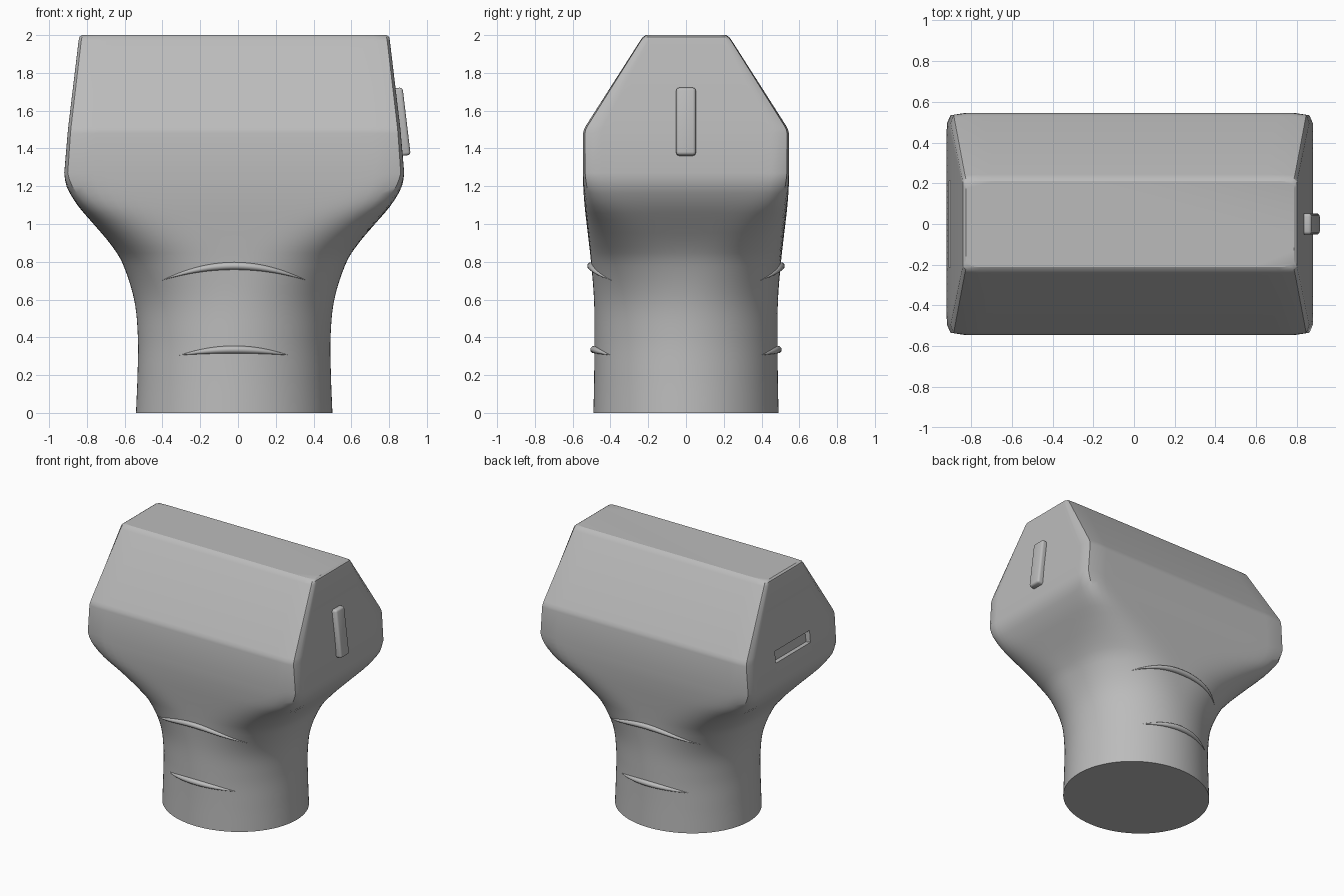
import bpy
import bmesh
from math import sin, cos, pi, atan2, radians
from mathutils import Matrix, Vector

if "Cube" in bpy.data.objects:
    bpy.data.objects.remove(bpy.data.objects["Cube"], do_unlink=True)

CENTRE_X = -0.02
SIDES = 128

grey = bpy.data.materials.new("mid grey")
grey.use_nodes = True
grey.diffuse_color = (0.5, 0.5, 0.5, 1)
grey.node_tree.nodes["Principled BSDF"].inputs["Base Color"].default_value = (0.5, 0.5, 0.5, 1)

# Sections: height, half width, half depth, roundness (0.5 = ellipse, 0 = box)
NECK = [(0, .52, .49, .5), (.2, .512, .486, .5), (.4, .51, .485, .5),
        (.6, .53, .487, .47), (.8, .595, .503, .37), (.9, .66, .514, .28),
        (1, .745, .526, .19), (1.1, .83, .537, .1), (1.2, .888, .544, .05),
        (1.27, .9, .545, .03)]
HEAD = [(1.48, .882, .545, .025), (1.5, .88, .54, .025), (1.52, .878, .53, .025),
        (1.97, .824, .243, .025), (1.99, .82, .228, .025), (2, .806, .212, .025)]


def section(z):
    """Smoothly interpolated neck section at height z."""
    i = max(k for k in range(len(NECK) - 1) if NECK[k][0] <= z)
    pick = [Vector(NECK[min(max(k, 0), len(NECK) - 1)]) for k in range(i - 1, i + 3)]
    a, b, c, d = pick
    t = (z - b[0]) / (c[0] - b[0])
    span = c[0] - b[0]
    m1 = (c - a) * span / (c[0] - a[0])
    m2 = (d - b) * span / (d[0] - b[0])
    v = (b * (1 + 2 * t) * (1 - t) ** 2 + m1 * t * (1 - t) ** 2
         + c * t * t * (3 - 2 * t) + m2 * t * t * (t - 1))
    return (z, v[1], v[2], v[3])


def finish(obj, angle=30):
    if not obj.data.materials:
        obj.data.materials.append(grey)
    bpy.ops.object.select_all(action='DESELECT')
    obj.select_set(True)
    bpy.context.view_layer.objects.active = obj
    bpy.ops.object.shade_smooth_by_angle(angle=radians(angle))


def mesh_object(name, bm):
    bmesh.ops.recalc_face_normals(bm, faces=bm.faces[:])
    mesh = bpy.data.meshes.new(name)
    bm.to_mesh(mesh)
    bm.free()
    obj = bpy.data.objects.new(name, mesh)
    bpy.context.collection.objects.link(obj)
    mesh.materials.append(grey)
    return obj


def box(name, size, location, tilt, bevel=0):
    bm = bmesh.new()
    bmesh.ops.create_cube(bm, size=1, matrix=Matrix.Diagonal((*size, 1)))
    if bevel:
        bmesh.ops.bevel(bm, geom=bm.edges[:], offset=bevel, segments=3,
                        profile=0.5, affect='EDGES')
    obj = mesh_object(name, bm)
    obj.location = location
    obj.rotation_euler.y = tilt
    return obj


def loft(bm, rings):
    for low, high in zip(rings, rings[1:]):
        n = len(low)
        for k in range(n):
            bm.faces.new((low[k], low[(k + 1) % n], high[(k + 1) % n], high[k]))
    bm.faces.new(rings[0][::-1])
    bm.faces.new(rings[-1])


# Body: round neck flowing into a box with sloped shoulders
top = NECK[-1][0]
steps = 36
sections = [section(top * k / steps * 0.9999) for k in range(steps + 1)] + HEAD
bm = bmesh.new()
rings = []
for z, hx, hy, inv in sections:
    ring = []
    for k in range(SIDES):
        a = 2 * pi * k / SIDES
        r = (abs(cos(a)) ** (1 / inv) + abs(sin(a)) ** (1 / inv)) ** -inv
        ring.append(bm.verts.new((CENTRE_X + hx * r * cos(a), hy * r * sin(a), z)))
    rings.append(ring)
loft(bm, rings)
body = mesh_object("body", bm)

# Slot recessed in the right end
tilt = atan2(0.06, 0.5)
cutter = box("slot_cutter", (.07, .42, .09), (-.902, 0, 1.435), tilt)
cutter.hide_render = True
cut = body.modifiers.new("slot", 'BOOLEAN')
cut.operation = 'DIFFERENCE'
cut.object = cutter
bpy.context.view_layer.objects.active = body
bpy.ops.object.modifier_apply(modifier=cut.name)
bpy.data.objects.remove(cutter, do_unlink=True)
finish(body)

# Raised tab on the left end
finish(box("side_tab", (.08, .104, .36), (.853, 0, 1.54), -tilt, .016))


# Curved tapering grip ridges on front and back of the neck
def ridge(name, half, z_end, z_mid, side):
    bm = bmesh.new()
    count, around = 32, 12
    rings = []
    for k in range(count + 1):
        u = (2 * k / count - 1) * 0.995
        z = z_end + (z_mid - z_end) * (1 - u * u)
        x = u * half
        _, hx, hy, inv = section(z)
        y = hy * (1 - abs(x / hx) ** (1 / inv)) ** inv
        thick = (1 - u * u)
        ring = []
        for j in range(around):
            a = 2 * pi * j / around
            out = y + 0.022 * thick * cos(a)
            ring.append(bm.verts.new((CENTRE_X + x, side * out, z + 0.02 * thick * sin(a))))
        rings.append(ring)
    loft(bm, rings)
    finish(mesh_object(name, bm), 50)


for label, side in (("front", -1), ("back", 1)):
    ridge(label + "_upper_ridge", .385, .7, .778, side)
    ridge(label + "_lower_ridge", .29, .305, .335, side)
